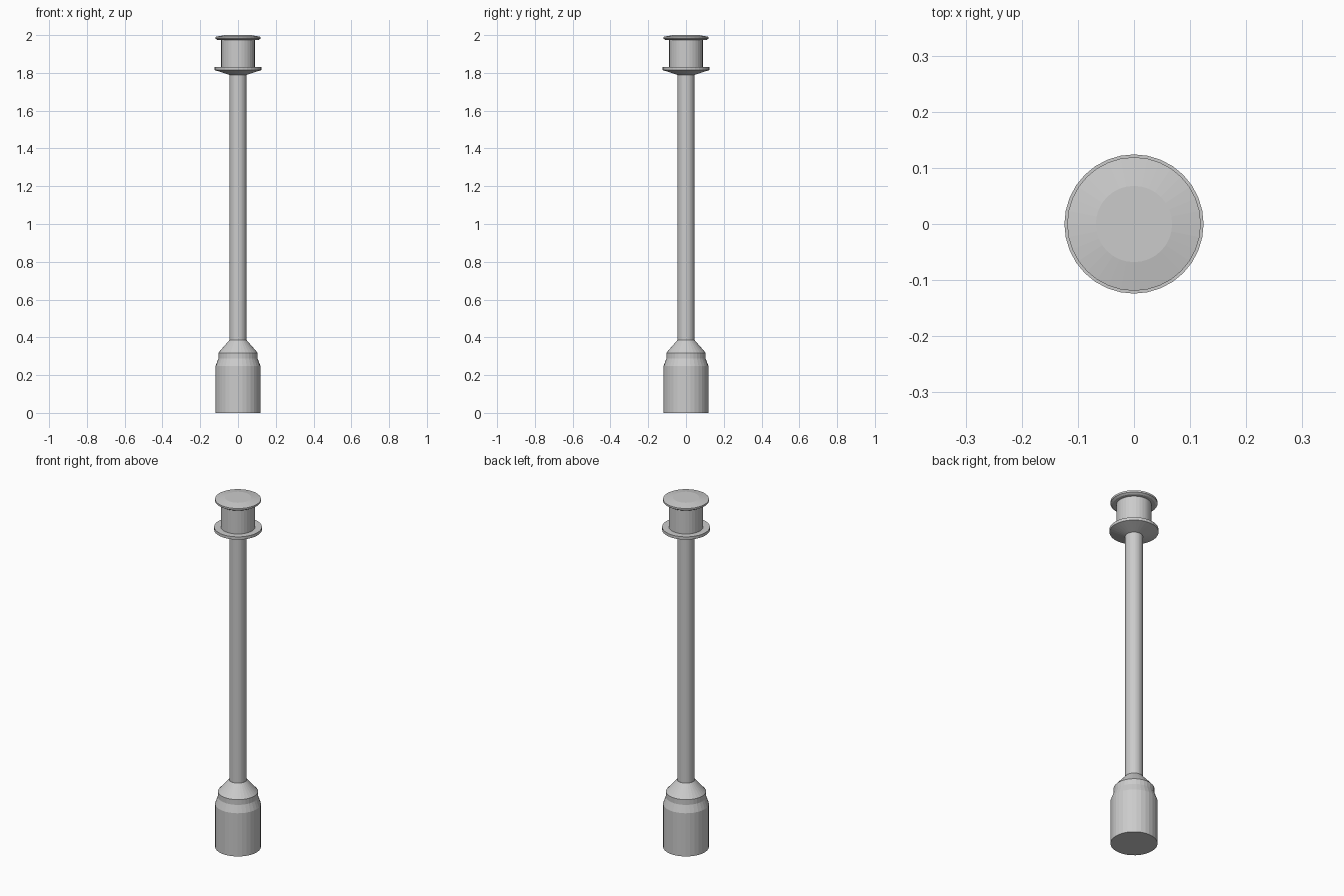
import bpy
import bmesh
import math

if "Cube" in bpy.data.objects:
    bpy.data.objects.remove(bpy.data.objects["Cube"])

SIDES = 32

grey = bpy.data.materials.new("light_grey")
grey.diffuse_color = (0.6, 0.6, 0.6, 1.0)
grey.use_nodes = True
grey.node_tree.nodes["Principled BSDF"].inputs["Base Color"].default_value = grey.diffuse_color


def turned_part(name, profile):
    """Revolve (radius, height) pairs round z and close both ends."""
    bm = bmesh.new()
    rings = []
    for r, z in profile:
        ring = []
        for i in range(SIDES):
            a = math.tau * i / SIDES
            ring.append(bm.verts.new((r * math.cos(a), r * math.sin(a), z)))
        rings.append(ring)
    for low, high in zip(rings, rings[1:]):
        for i in range(SIDES):
            j = (i + 1) % SIDES
            bm.faces.new((low[i], low[j], high[j], high[i]))
    bm.faces.new(rings[0][::-1])
    bm.faces.new(rings[-1])
    mesh = bpy.data.meshes.new(name)
    bm.to_mesh(mesh)
    bm.free()
    mesh.materials.append(grey)
    obj = bpy.data.objects.new(name, mesh)
    bpy.context.collection.objects.link(obj)
    return obj


# Stepped base with a sloped shoulder and conical collar
turned_part("base", [(0.119, 0), (0.119, 0.247), (0.104, 0.288),
                     (0.104, 0.318), (0.046, 0.385)])

# Slender pole
turned_part("pole", [(0.045, 0.38), (0.045, 1.795)])

# Dished flange under the head
turned_part("lower_flange", [(0.047, 1.79), (0.124, 1.815), (0.124, 1.831)])

# Head drum
turned_part("head_drum", [(0.089, 1.83), (0.089, 1.976)])

# Cap with bevelled underside and shallow sloped top
turned_part("cap", [(0.108, 1.974), (0.119, 1.981), (0.119, 1.991),
                    (0.068, 2.0)])
